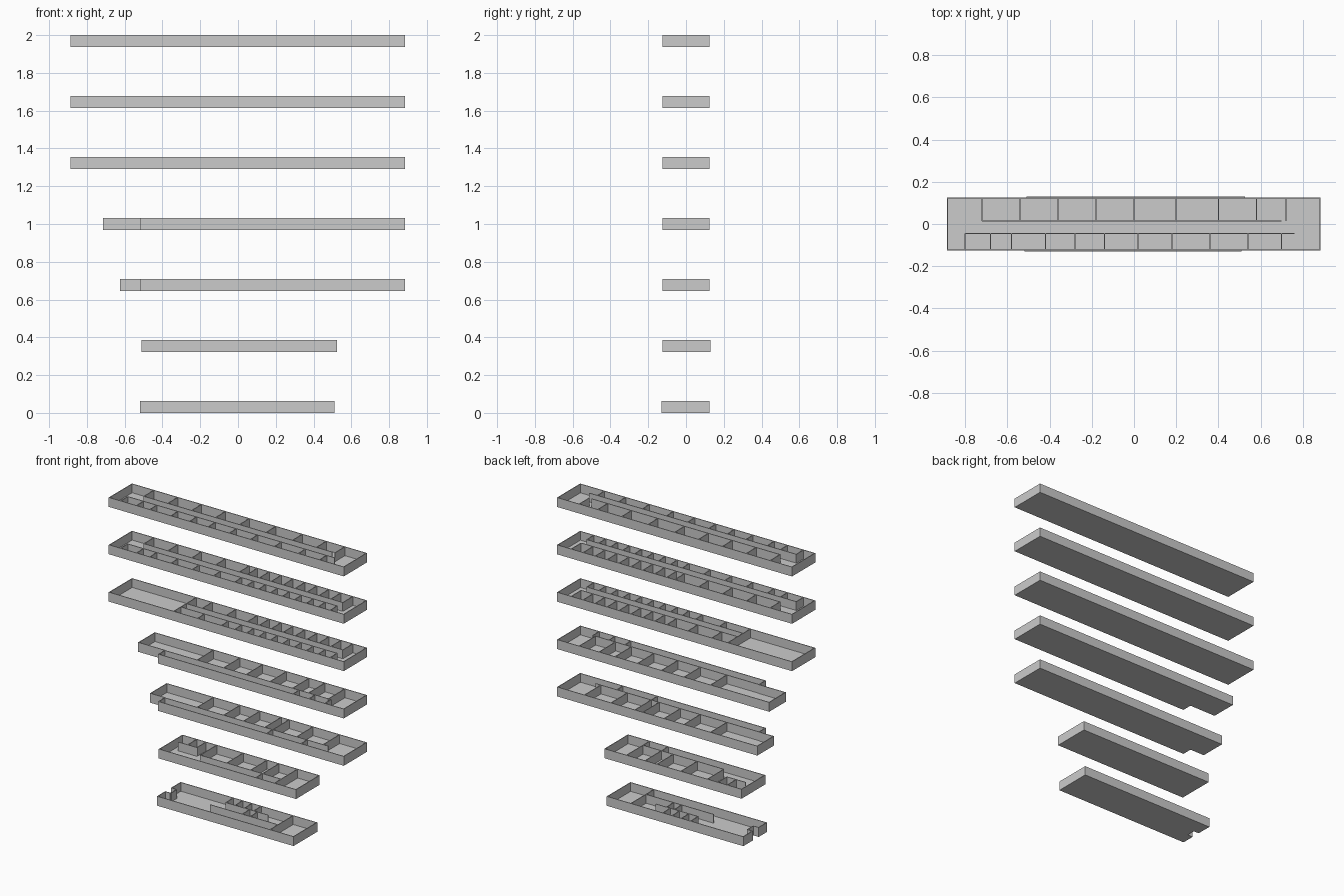
import bpy, bmesh

if "Cube" in bpy.data.objects:
    bpy.data.objects.remove(bpy.data.objects["Cube"])

H = 0.064      # storey wall height
T = 0.005      # wall thickness
SLAB = 0.004   # floor thickness
STEP = (2.0 - H) / 6


def box(bm, x0, x1, y0, y1, z0, z1):
    r = bmesh.ops.create_cube(bm, size=1)
    for v in r["verts"]:
        v.co.x = x0 if v.co.x < 0 else x1
        v.co.y = y0 if v.co.y < 0 else y1
        v.co.z = z0 if v.co.z < 0 else z1


def finish(bm, name):
    me = bpy.data.meshes.new(name)
    bm.to_mesh(me)
    bm.free()
    ob = bpy.data.objects.new(name, me)
    bpy.context.collection.objects.link(ob)


def storey(level, name, outline, slabs, along=(), across=()):
    """outline: corner points of outer wall; along: (x0, x1, y); across: (xs, y0, y1)"""
    z = level * STEP
    # floor slab
    bm = bmesh.new()
    for x0, x1, y0, y1 in slabs:
        box(bm, x0, x1, y0, y1, z, z + SLAB)
    finish(bm, name + "_floor")
    # outer walls, extruded outline thickened inward
    bm = bmesh.new()
    cx = sum(s[0] + s[1] for s in slabs) / (2 * len(slabs))
    n = len(outline)
    for i, (ax, ay) in enumerate(outline):
        bx, by = outline[(i + 1) % n]
        if ay == by:   # outline runs counter-clockwise, inside is on the left
            y0, y1 = (ay, ay + T) if bx > ax else (ay - T, ay)
            box(bm, min(ax, bx), max(ax, bx), y0, y1, z, z + H)
        else:
            x0, x1 = (ax - T, ax) if by > ay else (ax, ax + T)
            box(bm, x0, x1, min(ay, by), max(ay, by), z, z + H)
    finish(bm, name + "_outer_wall")
    # partitions
    bm = bmesh.new()
    h = T / 2
    for x0, x1, y in along:
        box(bm, x0, x1, y - h, y + h, z, z + H)
    for xs, y0, y1 in across:
        for x in xs:
            box(bm, x - h, x + h, y0, y1, z, z + H)
    finish(bm, name + "_partitions")


def rect(x0, x1, y0, y1):
    return [(x0, y0), (x1, y0), (x1, y1), (x0, y1)]


B, F = 0.125, -0.125   # back and front faces
CB, CF = 0.015, -0.045  # corridor walls

# ground storey with recessed entrance in the left end
storey(0, "ground",
       [(-.52, -.13), (.51, -.13), (.51, B), (-.52, B), (-.52, .02),
        (-.48, .02), (-.48, -.04), (-.52, -.04)],
       [(-.48, .51, -.13, B), (-.52, -.48, -.13, -.04), (-.52, -.48, .02, B)],
       along=[(-.18, .33, -.04), (-.12, .2, .04)],
       across=[((.33,), -.13, B), ((-.12, -.05, .02, .09), .04, B),
               ((.06, .12), -.04, .04)])

# first storey
storey(1, "first", rect(-.51, .525, F, .13), [(-.51, .525, F, .13)],
       along=[(-.25, .36, -.05), (-.47, -.33, .03)],
       across=[((-.25, -.05, .13, .22, .36), -.05, .13),
               ((-.4, -.33), .03, .13), ((.22, .36), F, -.05)])

# second and third storeys with a stepped front left corner
R = -.055
for lvl, name, left, back, front in (
        (2, "second", -.625, (-.27, -.07, .08, .24, .3, .48, .68), (.3, .56)),
        (3, "third", -.715, (-.27, -.07, .1, .28, .45, .57, .72), (.5, .62, .74))):
    storey(lvl, name,
           [(left, R), (-.515, R), (-.515, F), (.885, F), (.885, B), (left, B)],
           [(left, .885, R, B), (-.515, .885, F, R)],
           along=[(-.515, .72, R)],
           across=[(back, R, B), (front, F, R)])

# upper storeys: rows of rooms along a central corridor
small = [.06 + .09 * i for i in range(9)]
big = [-.72, -.54, -.36, -.18, 0]
full = rect(-.887, .885, F, B)
slab = [(-.887, .885, F, B)]
storey(4, "fourth", full, slab,
       along=[(-.4, .78, CB), (-.4, .78, CF)],
       across=[((-.4,), F, B), ([-.28, -.1] + small, CB, B),
               ([-.22, -.04] + small, F, CF)])
storey(5, "fifth", full, slab,
       along=[(-.72, .78, CB), (-.8, .78, CF)],
       across=[(big + small, CB, B), ([-.8, -.68, -.58, -.42, -.26, -.1] + small, F, CF)])
storey(6, "sixth", full, slab,
       along=[(-.72, .7, CB), (-.8, .76, CF)],
       across=[(big + [.2, .4, .58, .72], CB, B),
               ([-.8, -.68, -.58, -.42, -.28, -.14, .02, .18, .36, .54, .7], F, CF)])
